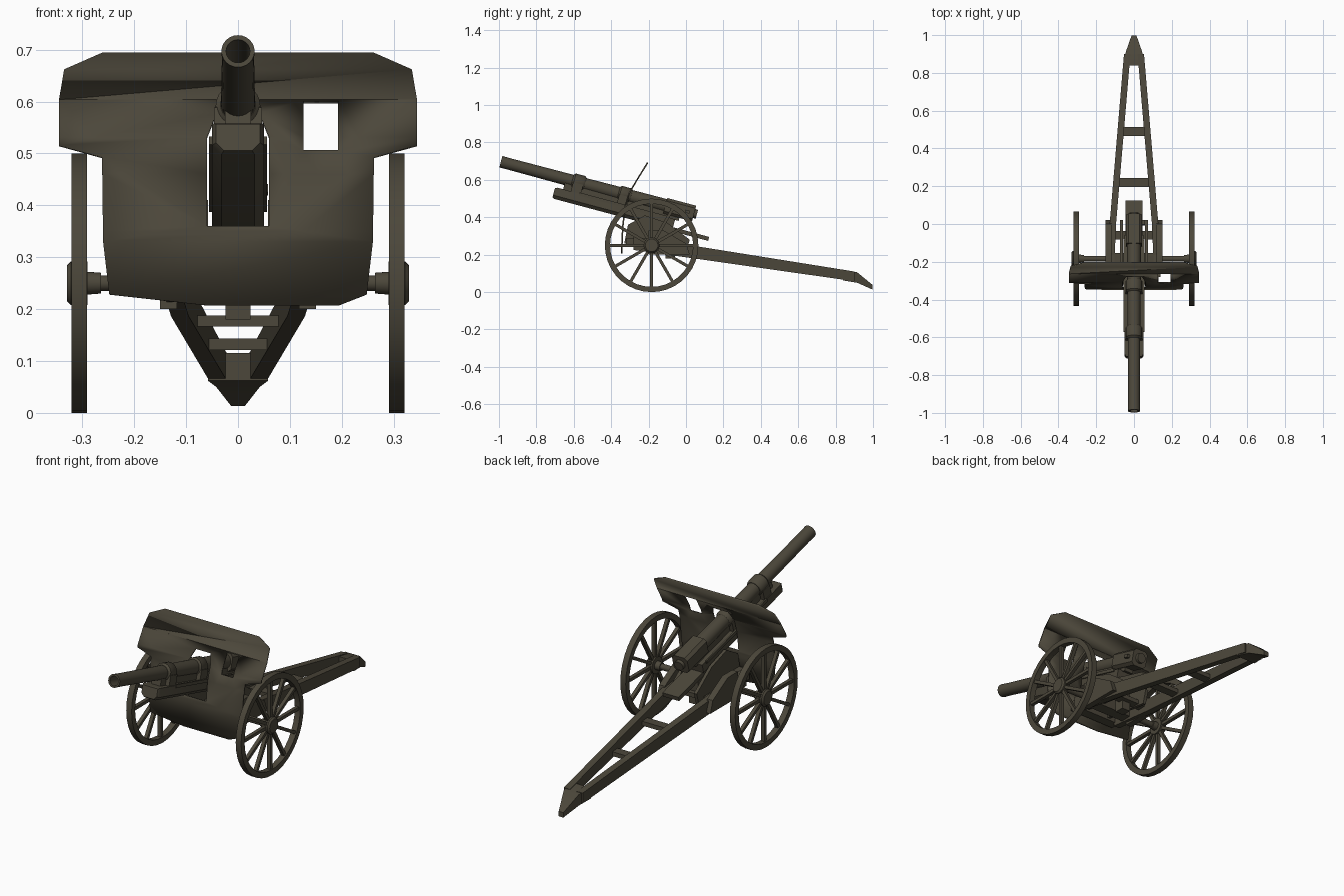
import bpy, bmesh, math
from mathutils import Matrix, Vector

if "Cube" in bpy.data.objects:
    bpy.data.objects.remove(bpy.data.objects["Cube"])

olive = bpy.data.materials.new("dark_olive_paint")
olive.diffuse_color = (0.072, 0.063, 0.043, 1)
olive.use_nodes = True
olive.node_tree.nodes["Principled BSDF"].inputs["Base Color"].default_value = olive.diffuse_color

# Tilted gun frame: (x, distance back from muzzle, height above bore axis)
GUN = Matrix.Translation((0, -0.99, 0.697)) @ Matrix.Rotation(math.radians(-15), 4, 'X')
ID = Matrix.Identity(4)


def finish(name, me):
    bm = bmesh.new()
    bm.from_mesh(me)
    bmesh.ops.recalc_face_normals(bm, faces=bm.faces)
    bm.to_mesh(me)
    bm.free()
    me.materials.clear()
    me.materials.append(olive)
    ob = bpy.data.objects.new(name, me)
    bpy.context.collection.objects.link(ob)
    return ob


def loft(name, rings, mat=ID, loop=False):
    """Skin equal-length rings; cap the ends unless looped."""
    n, k = len(rings[0]), len(rings)
    verts = [mat @ Vector(p) for r in rings for p in r]
    faces = []
    for i in range(k if loop else k - 1):
        a, b = i * n, ((i + 1) % k) * n
        faces += [(a + j, a + (j + 1) % n, b + (j + 1) % n, b + j) for j in range(n)]
    if not loop:
        faces += [tuple(range(n)), tuple(range((k - 1) * n, k * n))]
    me = bpy.data.meshes.new(name)
    me.from_pydata(verts, [], faces)
    return finish(name, me)


def rect(y, hx, z0, z1, cx=0):
    return [(cx - hx, y, z0), (cx + hx, y, z0), (cx + hx, y, z1), (cx - hx, y, z1)]


def box(name, x0, x1, y0, y1, z0, z1, mat=ID):
    c, h = (x0 + x1) / 2, abs(x1 - x0) / 2
    return loft(name, [rect(y0, h, z0, z1, c), rect(y1, h, z0, z1, c)], mat)


def side_plate(name, x0, x1, prof, mat=ID):
    return loft(name, [[(x, y, z) for y, z in prof] for x in (x0, x1)], mat)


def lathe(name, prof, mat=ID, seg=24, loop=False):
    """Revolve (position, radius) pairs about the local y axis."""
    rings = [[(r * math.cos(t), a, r * math.sin(t))
              for t in (2 * math.pi * i / seg for i in range(seg))] for a, r in prof]
    return loft(name, rings, mat, loop)


# Barrel with bore, clamps and breech
lathe("barrel", [(0.35, 0.023), (0, 0.023), (0, 0.032), (0.05, 0.031), (0.4, 0.033),
                 (0.75, 0.036), (0.97, 0.037)], GUN)
for s in (0.43, 0.685):
    lathe("barrel_clamp", [(s - 0.035, 0.034), (s - 0.025, 0.043), (s + 0.025, 0.043),
                           (s + 0.035, 0.036)], GUN)
    box("clamp_foot", -0.046, 0.046, s - 0.028, s + 0.028, -0.07, -0.005, GUN)
hw, ch = 0.043, 0.014
oct_ = [(-hw, -hw + ch), (-hw + ch, -hw), (hw - ch, -hw), (hw, -hw + ch),
        (hw, hw - ch), (hw - ch, hw), (-hw + ch, hw), (-hw, hw - ch)]
loft("breech_block", [[(x, s, n) for x, n in oct_] for s in (0.91, 1.07)], GUN)
lathe("breech_plug", [(1.06, 0.026), (1.085, 0.024)], GUN)
box("breech_handle", 0.03, 0.058, 1.02, 1.045, -0.008, 0.008, GUN)

# Recoil cradle under the barrel
sec = [(-0.05, -0.056), (-0.05, -0.1), (-0.032, -0.118), (0.032, -0.118),
       (0.05, -0.1), (0.05, -0.056)]
loft("recoil_cradle",
     [[(x * f, s, -0.087 + (n + 0.087) * f) for x, n in sec]
      for s, f in ((0.316, 0.85), (0.328, 1), (0.98, 1))], GUN)
box("cradle_rail", -0.025, 0.025, 0.36, 1.0, -0.06, -0.02, GUN)
box("cradle_tail", -0.045, 0.045, 0.95, 1.18, -0.122, -0.1, GUN)
for sx in (-1, 1):
    box("cradle_guide", sx * 0.048, sx * 0.056, 0.45, 0.95, -0.066, -0.05, GUN)

# Curved shield: flat outline with holes, bent by height
outline = [(-0.262, 0.692), (-0.335, 0.66), (-0.345, 0.6), (-0.345, 0.515), (-0.262, 0.492),
           (-0.26, 0.33), (-0.248, 0.228), (-0.06, 0.207), (0.194, 0.207), (0.248, 0.228),
           (0.26, 0.33), (0.262, 0.492), (0.345, 0.515), (0.345, 0.6), (0.335, 0.66),
           (0.262, 0.692)]
window = [(0.126, 0.505), (0.193, 0.505), (0.193, 0.6), (0.126, 0.6)]
gun_port = [(-0.06, 0.36), (0.06, 0.36), (0.06, 0.53), (0.042, 0.575), (-0.042, 0.575), (-0.06, 0.53)]
cu = bpy.data.curves.new("shield_outline", 'CURVE')
cu.dimensions, cu.fill_mode = '2D', 'BOTH'
for pts in (outline, window, gun_port):
    sp = cu.splines.new('POLY')
    sp.points.add(len(pts) - 1)
    for p, (x, z) in zip(sp.points, pts):
        p.co = (x, z, 0, 1)
    sp.use_cyclic_u = True
tmp = bpy.data.objects.new("shield_outline", cu)
bpy.context.collection.objects.link(tmp)
bpy.context.view_layer.update()
me = bpy.data.meshes.new_from_object(tmp.evaluated_get(bpy.context.evaluated_depsgraph_get()))
bpy.data.objects.remove(tmp)
bend = [(0.2, -0.345), (0.35, -0.338), (0.46, -0.325), (0.53, -0.303), (0.6, -0.262), (0.7, -0.2)]
bm = bmesh.new()
bm.from_mesh(me)
for z, _ in bend[1:-1]:
    bmesh.ops.bisect_plane(bm, geom=bm.verts[:] + bm.edges[:] + bm.faces[:],
                           plane_co=(0, z, 0), plane_no=(0, 1, 0))
for v in bm.verts:
    x, z = v.co.x, v.co.y
    for (z0, y0), (z1, y1) in zip(bend, bend[1:]):
        if z0 <= z <= z1 + 1e-4:
            y = y0 + (y1 - y0) * (z - z0) / (z1 - z0)
            break
    v.co = (x, y, z)
bm.to_mesh(me)
bm.free()
shield = finish("shield", me)
mod = shield.modifiers.new("thickness", 'SOLIDIFY')
mod.thickness, mod.offset = 0.008, 0

# Wheels, hubs and spokes
WY, WZ = -0.184, 0.25
for sx in (-1, 1):
    side = "right" if sx > 0 else "left"
    W = Matrix.Translation((sx * 0.306, WY, WZ)) @ Matrix.Rotation(-sx * math.pi / 2, 4, 'Z')
    lathe(side + "_wheel_rim", [(-0.015, 0.222), (0.015, 0.222), (0.015, 0.25), (-0.015, 0.25)],
          W, 36, True)
    lathe(side + "_wheel_hub", [(-0.042, 0.02), (-0.016, 0.022), (-0.016, 0.042),
                                (0.016, 0.042), (0.024, 0.034), (0.024, 0.015)], W)
    for i in range(12):
        R = W @ Matrix.Rotation(i * math.pi / 6, 4, 'Y')
        box(side + "_spoke", -0.008, 0.008, -0.009, 0.009, 0.03, 0.226, R)

    # Trail legs converging on the spade
    loft(side + "_trail_leg",
         [rect(-0.28, 0.017, 0.225, 0.295, sx * 0.124), rect(0.0, 0.017, 0.186, 0.254, sx * 0.112),
          rect(0.9, 0.017, 0.058, 0.11, sx * 0.036)])
    # Carriage cheeks and outer side boxes
    side_plate(side + "_carriage_cheek", sx * 0.058, sx * 0.074,
               [(-0.33, 0.26), (-0.31, 0.36), (-0.22, 0.41), (-0.1, 0.37), (0.02, 0.28), (0.0, 0.21)])
    side_plate(side + "_side_guard", sx * 0.118, sx * 0.15,
               [(-0.2, 0.2), (-0.2, 0.33), (-0.12, 0.33), (0.0, 0.26), (0.02, 0.2)])

# Axle and front cross member
lathe("axle", [(-0.3, 0.015), (0.3, 0.015)],
      Matrix.Translation((0, WY, WZ)) @ Matrix.Rotation(math.pi / 2, 4, 'Z'))
box("axle_box", -0.13, 0.13, WY - 0.03, WY + 0.03, 0.222, 0.278)
box("front_cross_member", -0.13, 0.13, -0.32, -0.27, 0.24, 0.29)

# Trail cross bars and elevating gear
for y, z, h in ((-0.06, 0.235, 0.115), (0.22, 0.177, 0.085), (0.49, 0.132, 0.065)):
    box("trail_cross_bar", -h, h, y - 0.023, y + 0.023, z - 0.011, z + 0.011)
box("elevating_gear", -0.024, 0.024, -0.11, -0.06, 0.18, 0.33)

# Trail end and spade
loft("trail_spade", [rect(0.84, 0.058, 0.062, 0.115), rect(0.915, 0.042, 0.05, 0.106),
                     rect(0.998, 0.013, 0.013, 0.038)])

# Smooth the round parts, keep hard edges
for ob in bpy.context.scene.objects:
    ob.select_set(True)
bpy.context.view_layer.objects.active = shield
bpy.ops.object.shade_smooth_by_angle(angle=math.radians(35))
